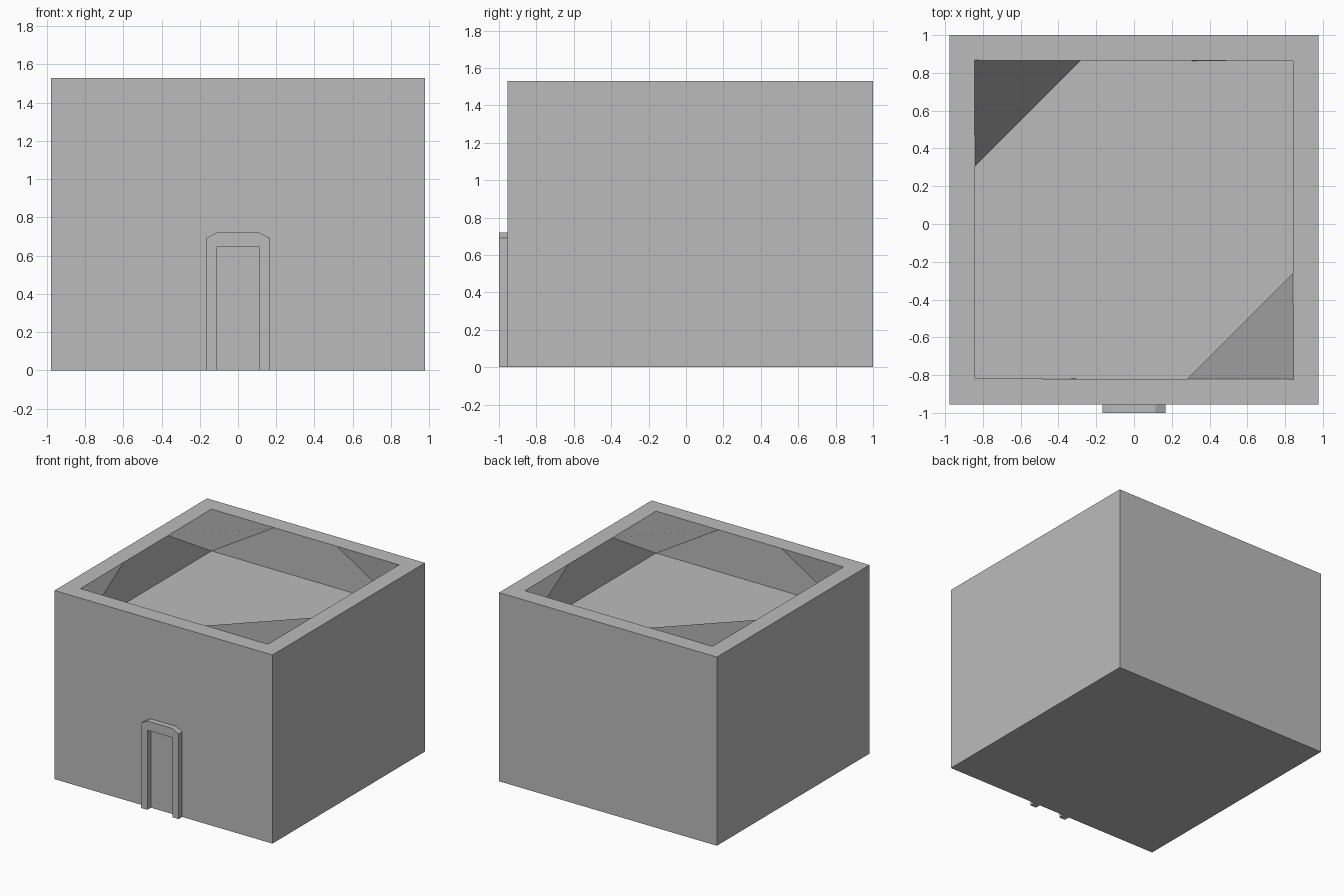
import bpy
import bmesh

cube = bpy.data.objects.get("Cube")
if cube:
    bpy.data.objects.remove(cube, do_unlink=True)

stone = bpy.data.materials.new("grey_stone")
stone.use_nodes = True
grey = (0.5, 0.5, 0.5, 1)
stone.diffuse_color = grey
stone.node_tree.nodes["Principled BSDF"].inputs["Base Color"].default_value = grey


def finish(bm, name):
    mesh = bpy.data.meshes.new(name)
    bm.normal_update()
    bm.to_mesh(mesh)
    bm.free()
    mesh.materials.append(stone)
    obj = bpy.data.objects.new(name, mesh)
    bpy.context.collection.objects.link(obj)
    return obj


# Hall: thick square walls around a sunken roof with corner squinches
TOP, ROOF, MID_Y = 1.53, 1.19, 0.0225
OUTER, INNER, LEG = 0.9775, 0.8425, 0.56
corners = [(-1, -1), (1, -1), (1, 1), (-1, 1)]  # counter-clockwise

bm = bmesh.new()


def vert(x, y, z):
    return bm.verts.new((x, y + MID_Y, z))


base, rim, tip, foot, ahead, behind = [], [], [], [], [], []
for i, (sx, sy) in enumerate(corners):
    # alternate corners bridge across the opening, the others fold into the walls
    r = INNER + (0.002 if sx * sy < 0 else -0.002)
    base.append(vert(sx * OUTER, sy * OUTER, 0))
    rim.append(vert(sx * OUTER, sy * OUTER, TOP))
    tip.append(vert(sx * r, sy * r, TOP))
    foot.append(vert(sx * r, sy * r, ROOF))
    for points, (nx, ny) in ((ahead, corners[(i + 1) % 4]), (behind, corners[i - 1])):
        points.append(vert(sx * INNER + (nx - sx) / 2 * LEG,
                           sy * INNER + (ny - sy) / 2 * LEG, TOP))

for i in range(4):
    j = (i + 1) % 4
    bm.faces.new((base[i], base[j], rim[j], rim[i]))                        # outer wall
    bm.faces.new((rim[i], rim[j], tip[j], behind[j], ahead[i], tip[i]))     # wall top
    bm.faces.new((ahead[i], behind[j], foot[j], foot[i]))                   # inner wall
    bm.faces.new((tip[i], ahead[i], foot[i], behind[i]))                    # squinch
bm.faces.new(foot)
bm.faces.new(base[::-1])
finish(bm, "hall_walls")

# Door surround: half profile mirrored, then extruded back to the wall
half = [(0.113, 0), (0.168, 0), (0.168, 0.69), (0.113, 0.72)]
outline = half + [(-x, z) for x, z in reversed(half)] + [(-0.113, 0.645), (0.113, 0.645)]
bm = bmesh.new()
front = bm.faces.new([bm.verts.new((x, -1.0, z)) for x, z in outline])
back = bmesh.ops.extrude_face_region(bm, geom=[front], use_keep_orig=True)
moved = [g for g in back["geom"] if isinstance(g, bmesh.types.BMVert)]
bmesh.ops.translate(bm, verts=moved, vec=(0, 0.045, 0))
bmesh.ops.recalc_face_normals(bm, faces=bm.faces)
finish(bm, "door_surround")
